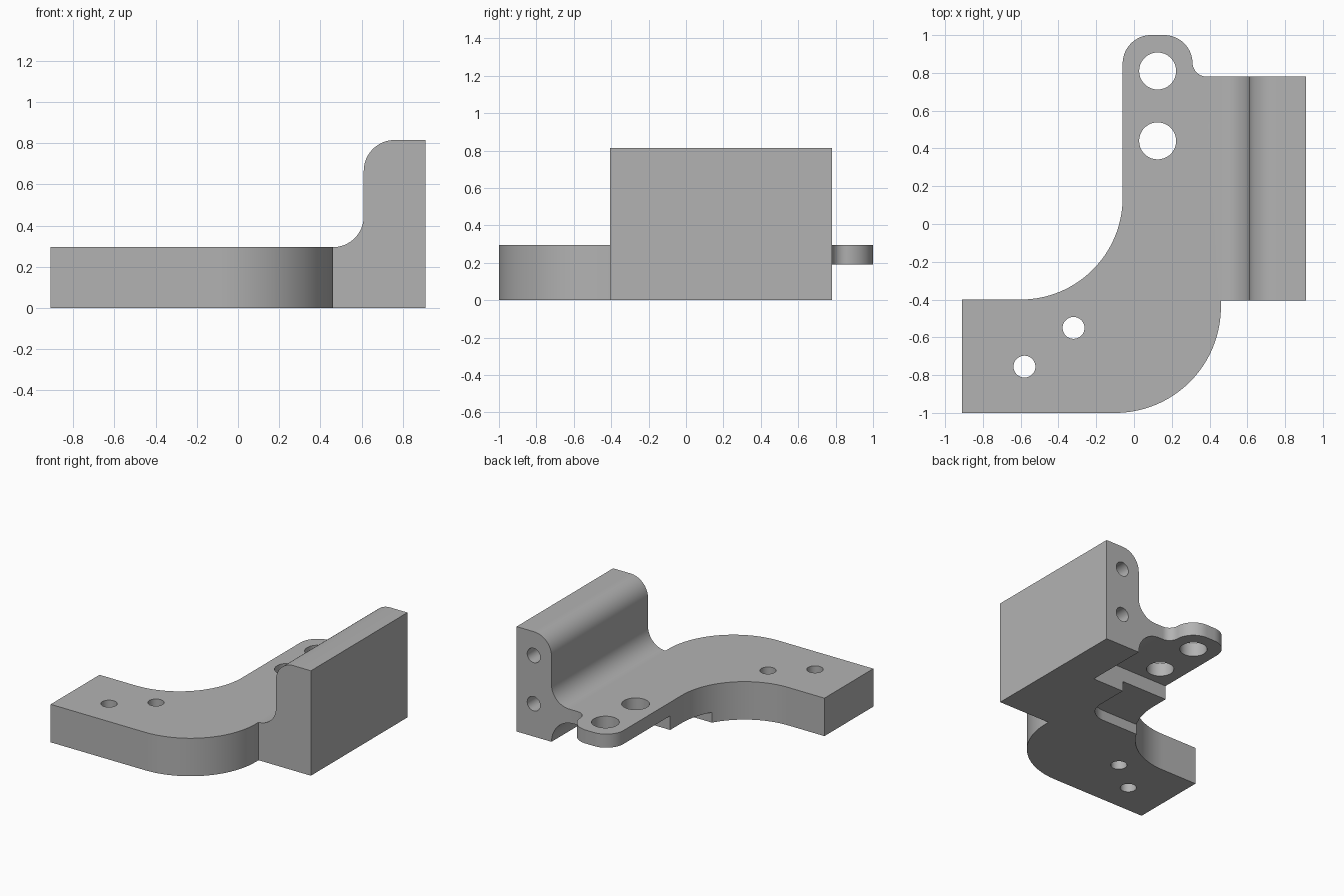
import bpy
import bmesh
from math import cos, sin, radians
from mathutils import Vector

default = bpy.data.objects.get("Cube")
if default:
    bpy.data.objects.remove(default, do_unlink=True)

grey = bpy.data.materials.new("machined grey")
grey.use_nodes = True
grey.diffuse_color = (0.45, 0.45, 0.45, 1)
grey.node_tree.nodes["Principled BSDF"].inputs["Base Color"].default_value = (0.45, 0.45, 0.45, 1)


def arc(cx, cy, r, start, end, steps=16):
    """Points along a circular arc, angles in degrees."""
    angles = [radians(start + (end - start) * i / steps) for i in range(steps + 1)]
    return [(cx + r * cos(a), cy + r * sin(a)) for a in angles]


def prism(name, points, low, high, axis="Z"):
    """Extrude an outline: XY points along Z, or XZ points along Y."""
    if axis == "Z":
        place = lambda p, t: Vector((p[0], p[1], t))
    else:
        place = lambda p, t: Vector((p[0], t, p[1]))
    bm = bmesh.new()
    face = bm.faces.new([bm.verts.new(place(p, low)) for p in points])
    grown = bmesh.ops.extrude_face_region(bm, geom=[face])
    moved = [v for v in grown["geom"] if isinstance(v, bmesh.types.BMVert)]
    bmesh.ops.translate(bm, verts=moved, vec=place((0, 0), high - low))
    bmesh.ops.recalc_face_normals(bm, faces=bm.faces)
    mesh = bpy.data.meshes.new(name)
    bm.to_mesh(mesh)
    bm.free()
    mesh.materials.append(grey)
    obj = bpy.data.objects.new(name, mesh)
    bpy.context.collection.objects.link(obj)
    return obj


def combine(target, tool, operation):
    """Apply a boolean and discard the tool."""
    tool.hide_render = True
    mod = target.modifiers.new(operation.lower(), "BOOLEAN")
    mod.operation = operation
    mod.solver = "EXACT"
    mod.object = tool
    bpy.context.view_layer.objects.active = target
    bpy.ops.object.modifier_apply(modifier=mod.name)
    bpy.data.objects.remove(tool, do_unlink=True)


# Plan outline: arm, swept bend, rounded tab and wall footprint
plan = [(-0.91, -1)]
plan += arc(-0.1, -0.44, 0.56, -90, 0, 32)
plan += [(0.46, -0.405), (0.91, -0.405), (0.91, 0.78)]
plan += arc(0.385, 0.855, 0.075, 270, 180, 10)
plan += arc(0.16, 0.85, 0.15, 0, 90)
plan += arc(0.09, 0.85, 0.15, 90, 180)
plan += arc(-0.6, 0.14, 0.54, 0, -90, 32)
plan += [(-0.91, -0.4)]
bracket = prism("bracket", plan, -0.2, 1.2)

# Side profile: flat plate blending up into the upright wall
profile = [(-1.2, 0), (1.2, 0), (1.2, 0.815)]
profile += arc(0.76, 0.665, 0.15, 90, 180)
profile += arc(0.46, 0.445, 0.15, 0, -90)
profile += [(-1.2, 0.295)]
combine(bracket, prism("profile", profile, -1.3, 1.3, "Y"), "INTERSECT")

# Underside relief that leaves the thin tab, with a filleted wall root
relief = [(-0.4, -0.2), (0.61, -0.2)] + arc(0.42, 0, 0.19, 0, 90) + [(-0.4, 0.19)]
combine(bracket, prism("tab_relief", relief, 0.28, 1.3, "Y"), "DIFFERENCE")

# Shallow pocket under the bend with one rounded inner corner
pocket = [(-0.4, 0.4), (-0.4, -0.13)] + arc(0.18, 0.03, 0.16, -90, 0) + [(0.34, 0.4)]
combine(bracket, prism("pocket", pocket, -0.2, 0.08), "DIFFERENCE")

# Through holes in the tab and arm
for x, y, r in [(0.125, 0.81, 0.098), (0.125, 0.44, 0.098),
                (-0.32, -0.55, 0.058), (-0.58, -0.755, 0.058)]:
    combine(bracket, prism("hole", arc(x, y, r, 0, 350, 35), -0.3, 1.3), "DIFFERENCE")

# Blind holes in the back end of the wall
for z in (0.255, 0.63):
    combine(bracket, prism("blind_hole", arc(0.763, z, 0.056, 0, 350, 35), 0.38, 1, "Y"), "DIFFERENCE")

# Smooth the curves and keep the machined edges crisp
bpy.ops.object.select_all(action="DESELECT")
bracket.select_set(True)
bpy.context.view_layer.objects.active = bracket
bpy.ops.object.shade_smooth_by_angle(angle=radians(30))
